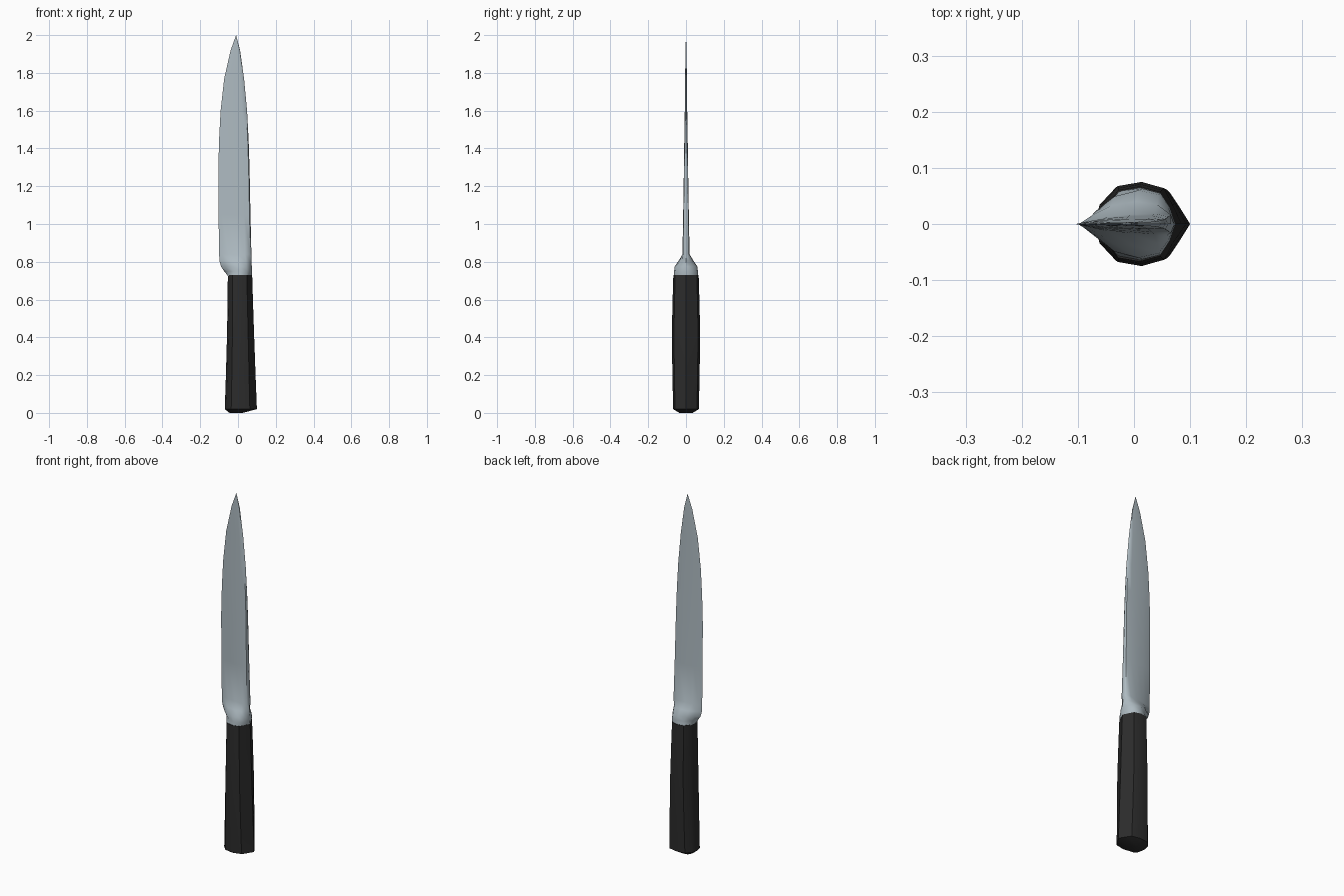
import bpy, bmesh, math

if "Cube" in bpy.data.objects:
    bpy.data.objects.remove(bpy.data.objects["Cube"])


def material(name, rgb):
    m = bpy.data.materials.new(name)
    m.diffuse_color = (*rgb, 1)
    m.use_nodes = True
    m.node_tree.nodes["Principled BSDF"].inputs["Base Color"].default_value = m.diffuse_color
    return m


# Half cross-sections: u runs edge -> spine (0..1), v is relative thickness
HANDLE = [(0, 0), (.05, .5), (.2, .9), (.5, 1), (.78, .85), (.88, .48), (1, 0)]
BOLSTER = [(0, 0), (.14, .4), (.34, .82), (.6, 1), (.82, .87), (.93, .48), (1, 0)]
BLADE = [(0, 0), (.1, .27), (.3, .65), (.55, .9), (.8, 1), (.97, .85), (1, 0)]


def loft(name, stations, mat, angle):
    """Skin mirrored sections; station = (z, x_edge, x_spine, half_thickness, section)."""
    bm = bmesh.new()
    rings = []
    for z, x0, x1, t, sec in stations:
        half = [(x0 + (x1 - x0) * u, t * v) for u, v in sec]
        loop = half + [(x, -y) for x, y in half[-2:0:-1]]
        rings.append([bm.verts.new((x, y, z)) for x, y in loop])
    n = len(rings[0])
    for a, b in zip(rings, rings[1:]):
        for i in range(n):
            j = (i + 1) % n
            bm.faces.new((a[i], a[j], b[j], b[i]))
    bm.faces.new(rings[0])
    bm.faces.new(rings[-1])
    bmesh.ops.remove_doubles(bm, verts=bm.verts, dist=1e-5)
    bmesh.ops.recalc_face_normals(bm, faces=bm.faces)
    me = bpy.data.meshes.new(name)
    bm.to_mesh(me)
    bm.free()
    ob = bpy.data.objects.new(name, me)
    bpy.context.collection.objects.link(ob)
    me.materials.append(mat)
    bpy.ops.object.select_all(action='DESELECT')
    ob.select_set(True)
    bpy.context.view_layer.objects.active = ob
    bpy.ops.object.shade_smooth_by_angle(angle=math.radians(angle))
    return ob


# Handle, flaring toward the butt with a chamfered end
loft("handle", [
    (0, -.045, .025, .035, HANDLE),
    (.02, -.07, .1, .068, HANDLE),
    (.2, -.064, .093, .072, HANDLE),
    (.42, -.058, .085, .075, HANDLE),
    (.6, -.055, .079, .071, HANDLE),
    (.73, -.054, .075, .067, HANDLE),
], material("black_grip", (.025, .025, .025)), 40)

# Blade with bolster at its root
loft("blade", [
    (.725, -.054, .074, .065, HANDLE),
    (.75, -.073, .074, .063, BOLSTER),
    (.775, -.09, .073, .06, BOLSTER),
    (.805, -.098, .072, .04, BOLSTER),
    (.84, -.1, .071, .019, BLADE),
    (1.05, -.103, .066, .015, BLADE),
    (1.3, -.104, .061, .011, BLADE),
    (1.45, -.1, .056, .009, BLADE),
    (1.6, -.092, .048, .0065, BLADE),
    (1.77, -.073, .032, .0045, BLADE),
    (1.92, -.039, .011, .003, BLADE),
    (2.0, -.01, -.01, 0, BLADE),
], material("steel", (.42, .49, .53)), 50)
